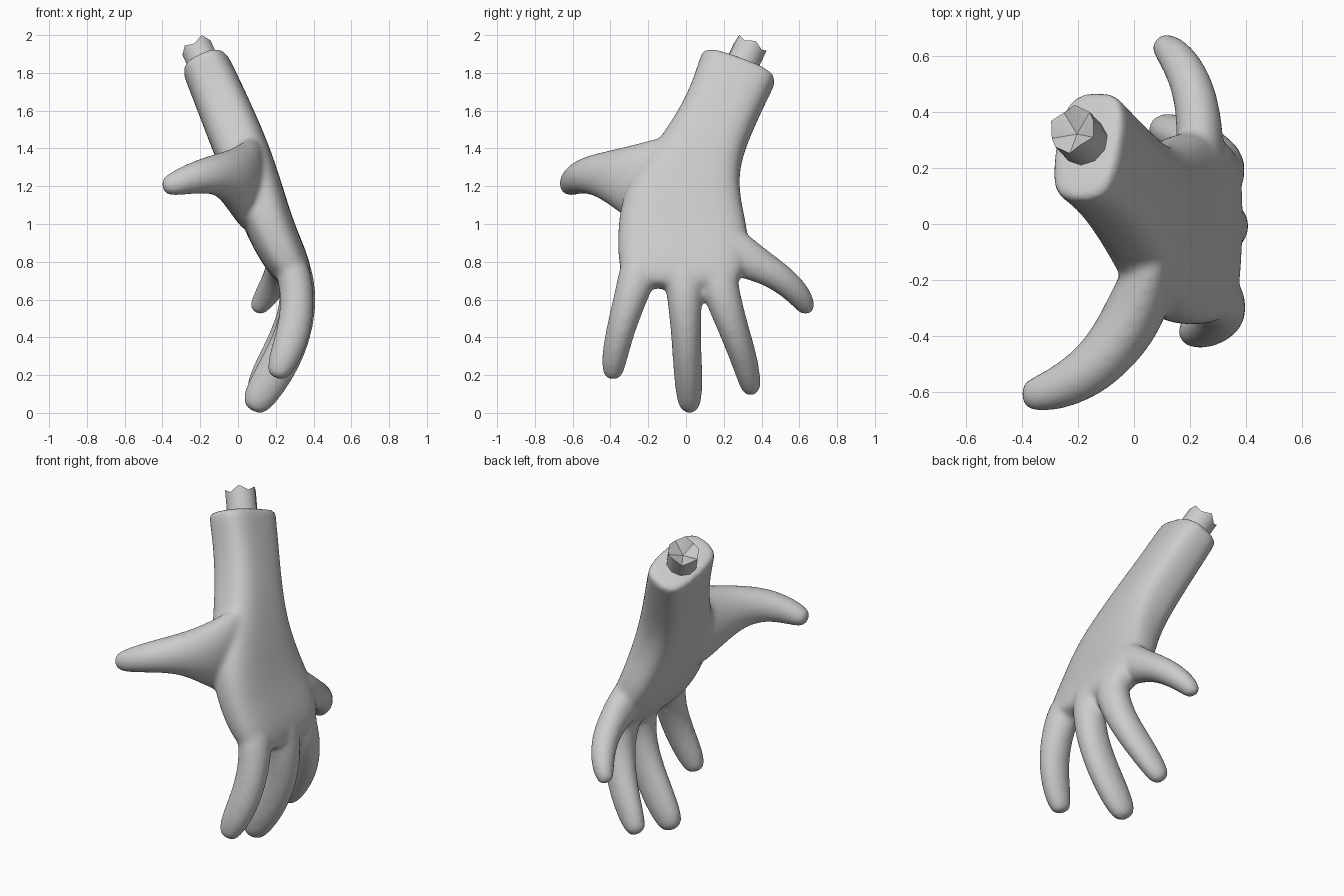
import bpy, bmesh, math
from mathutils import Vector


def frame(pts, i, hint):
    """Wide and thin axes of the cross-section at point i of a path."""
    t = (pts[min(i + 1, len(pts) - 1)] - pts[max(i - 1, 0)]).normalized()
    w = (hint - t * hint.dot(t)).normalized()
    return w, t.cross(w)


def loft(bm, sections, hint, sides=12, power=1.0, grow=1.0):
    """Closed tube through (x, y, z, half_width, half_thickness) sections."""
    pts = [Vector(s[:3]) for s in sections]
    rings = []
    for i, s in enumerate(sections):
        w, n = frame(pts, i, Vector(hint))
        ring = []
        for k in range(sides):
            a = 2 * math.pi * (k + 0.5) / sides
            c, d = math.cos(a), math.sin(a)
            c = math.copysign(abs(c) ** power, c) * grow
            d = math.copysign(abs(d) ** power, d) * grow
            ring.append(bm.verts.new(pts[i] + w * c * s[3] + n * d * s[4]))
        rings.append(ring)
    for a, b in zip(rings, rings[1:]):
        for k in range(sides):
            j = (k + 1) % sides
            bm.faces.new((a[k], a[j], b[j], b[k]))
    bm.faces.new(rings[0][::-1])
    bm.faces.new(rings[-1])


def finish(bm, name):
    bmesh.ops.recalc_face_normals(bm, faces=bm.faces)
    me = bpy.data.meshes.new(name)
    bm.to_mesh(me)
    bm.free()
    ob = bpy.data.objects.new(name, me)
    bpy.context.collection.objects.link(ob)
    return ob


bm = bmesh.new()

# Forearm stump, wrist and palm
loft(bm, [(-0.173, 0.286, 1.843, 0.20, 0.115),
          (-0.168, 0.281, 1.832, 0.215, 0.13),
          (-0.150, 0.265, 1.795, 0.212, 0.133),
          (-0.075, 0.195, 1.62, 0.198, 0.140),
          (0.025, 0.075, 1.38, 0.215, 0.148),
          (0.110, -0.020, 1.15, 0.325, 0.138),
          (0.180, -0.015, 0.95, 0.355, 0.130),
          (0.265, -0.020, 0.79, 0.345, 0.118),
          (0.318, -0.030, 0.70, 0.31, 0.085),
          (0.328, -0.030, 0.66, 0.24, 0.06)], (0, 1, 0), 16, 0.66)

# Three long fingers, wide axis across the hand
fingers = [
    [(0.26, -0.22, 0.85, 0.11, 0.09), (0.32, -0.278, 0.66, 0.088, 0.085),
     (0.305, -0.345, 0.45, 0.072, 0.088), (0.245, -0.38, 0.29, 0.066, 0.08),
     (0.21, -0.388, 0.21, 0.052, 0.058), (0.20, -0.388, 0.183, 0.035, 0.04)],
    [(0.27, -0.01, 0.85, 0.12, 0.09), (0.335, -0.01, 0.65, 0.09, 0.085),
     (0.30, 0.0, 0.42, 0.074, 0.095), (0.20, 0.01, 0.22, 0.073, 0.098),
     (0.105, 0.018, 0.07, 0.065, 0.085), (0.07, 0.02, 0.008, 0.04, 0.05)],
    [(0.26, 0.14, 0.85, 0.11, 0.09), (0.325, 0.18, 0.65, 0.095, 0.085),
     (0.285, 0.25, 0.45, 0.076, 0.09), (0.195, 0.31, 0.28, 0.068, 0.085),
     (0.11, 0.343, 0.145, 0.055, 0.068), (0.083, 0.348, 0.103, 0.038, 0.04)],
]
for f in fingers:
    loft(bm, f, (0, 1, 0), grow=1.1)

# Little finger and thumb, wide axis upright
loft(bm, [(0.21, 0.12, 0.93, 0.13, 0.09), (0.24, 0.27, 0.84, 0.12, 0.085),
          (0.23, 0.40, 0.775, 0.086, 0.08), (0.205, 0.51, 0.71, 0.075, 0.075),
          (0.15, 0.605, 0.62, 0.066, 0.066), (0.105, 0.64, 0.555, 0.05, 0.05),
          (0.09, 0.642, 0.53, 0.03, 0.03)], (0, 0, 1), grow=1.06)
loft(bm, [(0.09, -0.06, 1.20, 0.27, 0.07), (0.055, -0.19, 1.21, 0.25, 0.10),
          (0.0, -0.33, 1.24, 0.175, 0.112), (-0.085, -0.46, 1.265, 0.115, 0.10),
          (-0.20, -0.56, 1.255, 0.09, 0.09), (-0.33, -0.61, 1.215, 0.068, 0.07),
          (-0.405, -0.62, 1.19, 0.045, 0.048)], (0, 0, 1), grow=1.04)

# Fuse everything into one smooth skin
hand = finish(bm, "severed_hand")
sub = hand.modifiers.new("round", 'SUBSURF')
sub.levels = sub.render_levels = 2
rem = hand.modifiers.new("fuse", 'REMESH')
rem.mode = 'VOXEL'
rem.voxel_size = 0.014
rem.use_smooth_shade = True
smo = hand.modifiers.new("soften", 'SMOOTH')
smo.factor = 0.5
smo.iterations = 14

# Broken bone stub with a jagged, sunken end
bm = bmesh.new()
base, axis = Vector((-0.155, 0.27, 1.79)), Vector((-0.38, 0.40, 0.84)).normalized()
w = (Vector((0, 1, 0)) - axis * axis.y).normalized()
n = w.cross(axis)
heights = [0.19, 0.165, 0.185, 0.165, 0.195, 0.16, 0.18, 0.155, 0.185, 0.16]
sides = len(heights)
low, high = [], []
for k, h in enumerate(heights):
    a = 2 * math.pi * k / sides
    r = (w * math.cos(a) + n * math.sin(a)) * 0.088
    low.append(bm.verts.new(base + r))
    high.append(bm.verts.new(base + r + axis * h))
mid = bm.verts.new(base + axis * 0.13)
for k in range(sides):
    j = (k + 1) % sides
    bm.faces.new((low[k], low[j], high[j], high[k]))
    bm.faces.new((high[k], high[j], mid))
bm.faces.new(low[::-1])
bone = finish(bm, "bone_stub")
bpy.ops.object.select_all(action='DESELECT')
bone.select_set(True)
bpy.context.view_layer.objects.active = bone
bpy.ops.object.shade_smooth_by_angle(angle=math.radians(40))
